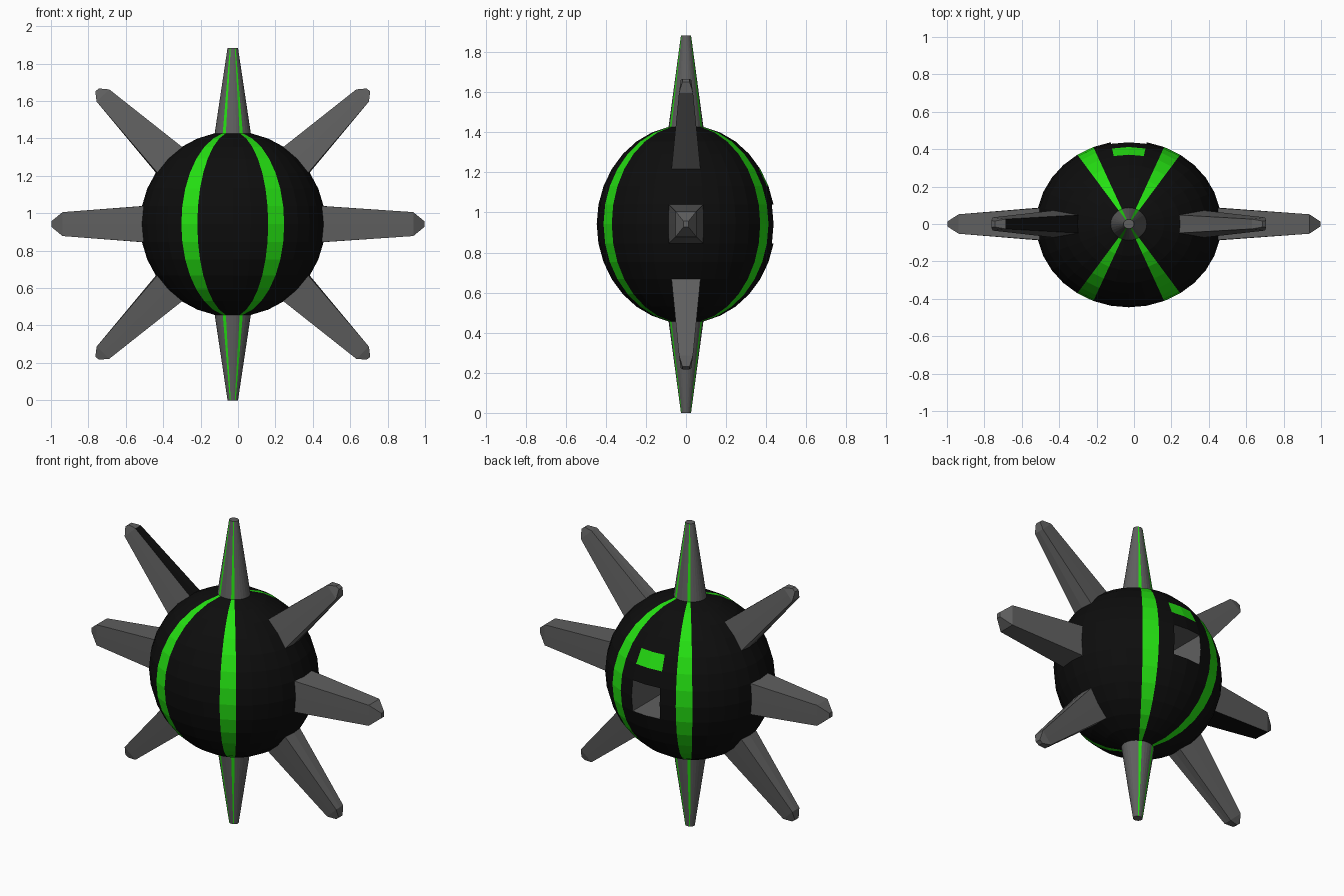
import bpy, bmesh, math
from mathutils import Vector

if "Cube" in bpy.data.objects:
    bpy.data.objects.remove(bpy.data.objects["Cube"])

R, SQUASH = 0.495, 0.9          # ball radius, depth squash
BLACK, GRAY, GREEN = 0, 1, 2

bm = bmesh.new()
bmesh.ops.create_uvsphere(bm, u_segments=32, v_segments=16, radius=R)
for v in bm.verts:
    v.co.y *= SQUASH


def is_stripe(face):
    """Four one-segment-wide meridian stripes."""
    c = face.calc_center_median()
    a = math.degrees(math.atan2(abs(c.x), abs(c.y) / SQUASH))
    return 22.5 < a < 33.75


# Body colours: stripes, plus a small window high on the back
for f in bm.faces:
    c = f.calc_center_median()
    el = math.degrees(math.asin(c.z / R))
    window = c.y > 0 and abs(c.x) < 0.09 and 22.5 < el < 33.75
    f.material_index = GREEN if is_stripe(f) or window else BLACK


def patch_at(direction):
    """Faces round the ball vertex lying in a direction."""
    p = Vector(direction) * R
    p.y *= SQUASH
    v = min(bm.verts, key=lambda q: (q.co - p).length)
    return v, list(v.link_faces)


def extrude(faces):
    """Split a rim round the patch; return rim faces and patch verts."""
    rim = bmesh.ops.inset_region(bm, faces=faces, thickness=0.0, depth=0.0,
                                 use_boundary=True)["faces"]
    return rim, {v for f in faces for v in f.verts}


def spike(side, up, elevation, steps, black_side=None):
    """Square tapering spike; each step gives (x, z, half depth) of its
    low and high edges. black_side picks one long face to stay black."""
    e = math.radians(elevation)
    centre, faces = patch_at((side * math.cos(e), 0, up * math.sin(e)))
    for i, (low, high) in enumerate(steps):
        rim, verts = extrude(faces)
        cz = centre.co.z
        moves = []
        for v in verts:
            dz, dy = up * (v.co.z - cz), v.co.y
            t = 1 if dz > 1e-4 else 0 if dz < -1e-4 else 0.5
            s = 1 if dy > 1e-4 else -1 if dy < -1e-4 else 0
            x, z, h = (a + (b - a) * t for a, b in zip(low, high))
            moves.append((v, t, (side * x, s * h, up * z)))
        rows = {v: t for v, t, _ in moves}
        for v, _, co in moves:
            v.co = co
        for f in rim:
            dark = i == 0 and black_side is not None and all(
                rows[v] == black_side for v in f.verts if v in rows)
            f.material_index = BLACK if dark else GRAY
    for f in faces:
        f.material_index = GRAY


# Horizontal side spikes (right one reaches slightly further)
for side, reach, dark in ((1, 1.025, None), (-1, 0.97, 0)):
    ring = reach - 0.06
    spike(side, 1, 0,
          [((ring, -0.064, 0.052), (ring, 0.064, 0.052)),
           ((reach, -0.015, 0.013), (reach, 0.015, 0.013))], dark)

# Diagonal spikes
for side in (1, -1):
    for up in (1, -1):
        dark = 1 if (side, up) == (-1, 1) else None
        spike(side, up, 45,
              [((0.728, 0.655, 0.035), (0.66, 0.72, 0.026)),
               ((0.735, 0.71, 0.018), (0.715, 0.725, 0.016))], dark)

# Top and bottom cones, carrying the stripes
for up in (1, -1):
    _, faces = patch_at((0, 0, up))
    rim, verts = extrude(faces)
    for f in faces:
        f.material_index = GRAY
    k = 0.028 / (R * math.sin(math.radians(11.25)))
    for v in verts:
        v.co = (v.co.x * k, v.co.y * k, up * 0.942)
    for f in rim:
        f.material_index = GREEN if is_stripe(f) else GRAY

# Square socket sunk into the back
_, faces = patch_at((0, 1, 0))
rim, verts = extrude(faces)
for v in verts:
    v.co.y = 0.05
for f in rim + faces:
    f.material_index = GRAY

mesh = bpy.data.meshes.new("spiked_ball")
bm.to_mesh(mesh)
bm.free()
ball = bpy.data.objects.new("spiked_ball", mesh)
ball.location = (-0.028, 0, 0.942)
bpy.context.collection.objects.link(ball)

for name, col in (("black", (0.004, 0.004, 0.004)),
                  ("gray", (0.115, 0.115, 0.115)),
                  ("green", (0.018, 0.75, 0.006))):
    m = bpy.data.materials.new(name)
    m.diffuse_color = (*col, 1)
    m.use_nodes = True
    m.node_tree.nodes["Principled BSDF"].inputs["Base Color"].default_value = m.diffuse_color
    mesh.materials.append(m)
